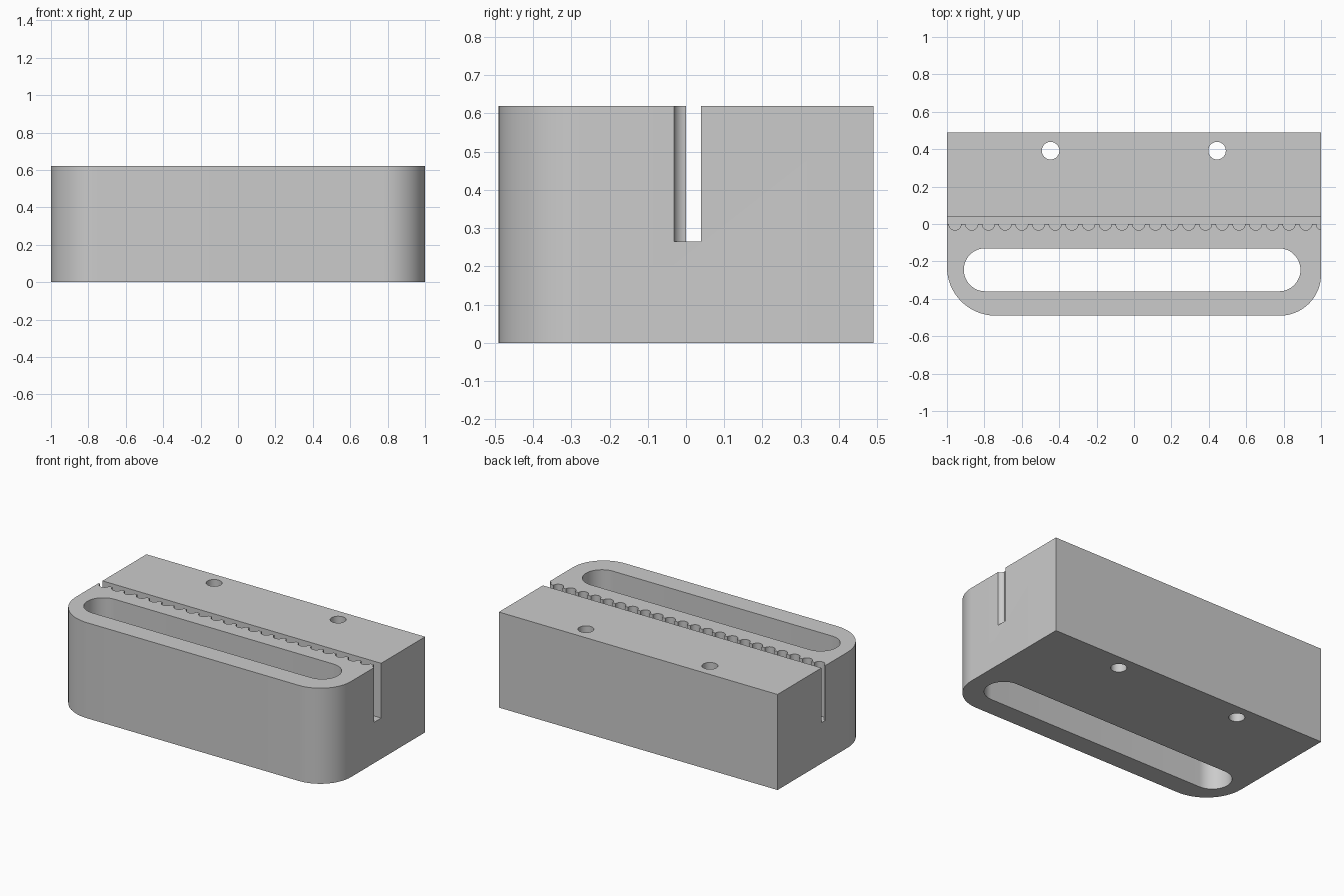
import bpy
import bmesh
from math import cos, sin, radians

HEIGHT = 0.62
GROOVE_FLOOR = 0.265

cube = bpy.data.objects.get("Cube")
if cube:
    bpy.data.objects.remove(cube, do_unlink=True)

grey = bpy.data.materials.new("light grey")
grey.use_nodes = True
colour = (0.6, 0.6, 0.6, 1)
grey.diffuse_color = colour
grey.node_tree.nodes["Principled BSDF"].inputs["Base Color"].default_value = colour


def arc(cx, cy, r, start, end, steps):
    """Points along an arc, angles in degrees."""
    angles = [radians(start + (end - start) * i / steps) for i in range(steps + 1)]
    return [(cx + r * cos(a), cy + r * sin(a)) for a in angles]


def prism(name, outline, bottom, top):
    """Extrude a flat outline straight up."""
    bm = bmesh.new()
    face = bm.faces.new([bm.verts.new((x, y, bottom)) for x, y in outline])
    extruded = bmesh.ops.extrude_face_region(bm, geom=[face])
    bmesh.ops.translate(bm, vec=(0, 0, top - bottom),
                        verts=[v for v in extruded["geom"] if isinstance(v, bmesh.types.BMVert)])
    bmesh.ops.recalc_face_normals(bm, faces=bm.faces)
    mesh = bpy.data.meshes.new(name)
    bm.to_mesh(mesh)
    bm.free()
    mesh.materials.append(grey)
    obj = bpy.data.objects.new(name, mesh)
    bpy.context.collection.objects.link(obj)
    return obj


# Main block, front corners rounded
body = prism("holder_block",
             [(1, 0.49), (-1, 0.49)]
             + arc(-0.74, -0.23, 0.26, 180, 270, 16)
             + arc(0.78, -0.27, 0.22, 270, 360, 16),
             0, HEIGHT)

# Long through slot with round ends
slot = arc(-0.795, -0.245, 0.115, 90, 270, 24) + arc(0.775, -0.245, 0.115, -90, 90, 24)
cutters = [prism("slot_cutter", slot, -0.1, HEIGHT + 0.1)]

# Two round through holes
for x in (-0.446, 0.444):
    cutters.append(prism("hole_cutter", arc(x, 0.392, 0.047, 0, 360, 32)[:-1],
                         -0.1, HEIGHT + 0.1))

# Groove across the block with a scalloped front wall
groove = [(1.1, 0.039), (-1.1, 0.039), (-1.1, 0)]
for i in range(23):
    groove += arc(-0.957 + i * 0.0893, 0, 0.033, 180, 360, 12)
groove.append((1.1, 0))
cutters.append(prism("groove_cutter", groove, GROOVE_FLOOR, HEIGHT + 0.1))

# Cut everything out of the block
bpy.context.view_layer.objects.active = body
for cutter in cutters:
    cutter.hide_render = True
    cut = body.modifiers.new("cut", "BOOLEAN")
    cut.operation = "DIFFERENCE"
    cut.solver = "EXACT"
    cut.object = cutter
    bpy.ops.object.modifier_apply(modifier=cut.name)
    bpy.data.objects.remove(cutter, do_unlink=True)

# Smooth the curved walls, keep edges sharp
bpy.ops.object.select_all(action="DESELECT")
body.select_set(True)
bpy.ops.object.shade_smooth_by_angle(angle=radians(30))
